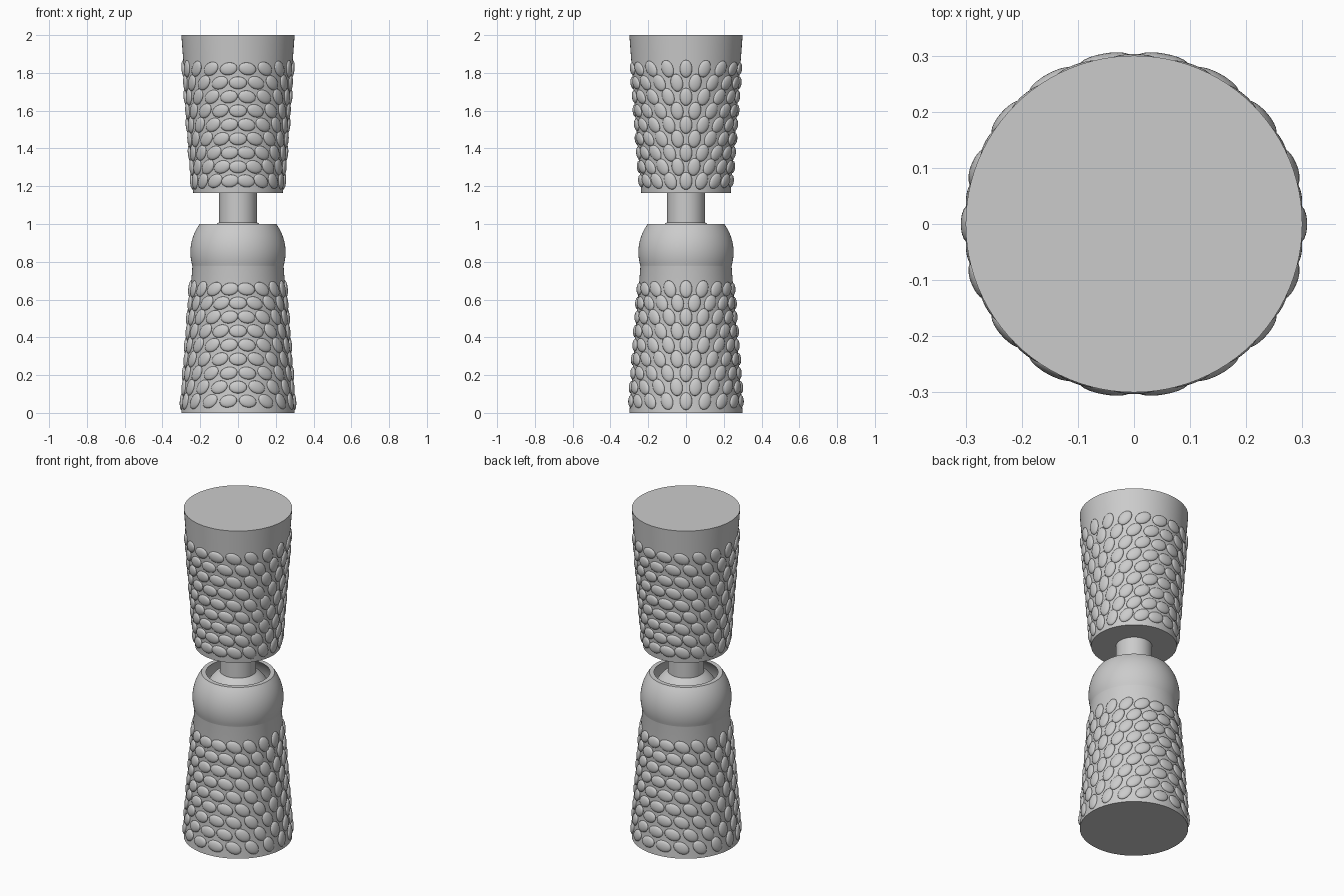
import bpy, bmesh
from math import pi, sin, cos, radians, atan2, asin, acos
from mathutils import Matrix

if "Cube" in bpy.data.objects:
    bpy.data.objects.remove(bpy.data.objects["Cube"])

SEG = 96
grey = bpy.data.materials.new("plain grey")
grey.diffuse_color = (0.6, 0.6, 0.6, 1)
grey.use_nodes = True
grey.node_tree.nodes["Principled BSDF"].inputs["Base Color"].default_value = grey.diffuse_color


def add_object(mesh, name):
    obj = bpy.data.objects.new(name, mesh)
    bpy.context.collection.objects.link(obj)
    mesh.materials.append(grey)
    return obj


def lathe(name, profile):
    """Revolve (radius, z) points around the z axis."""
    bm = bmesh.new()
    verts = [bm.verts.new((r, 0, z)) for r, z in profile]
    edges = [bm.edges.new(p) for p in zip(verts, verts[1:])]
    bmesh.ops.spin(bm, geom=verts + edges, cent=(0, 0, 0), axis=(0, 0, 1),
                   angle=2 * pi, steps=SEG, use_duplicate=False)
    bmesh.ops.remove_doubles(bm, verts=bm.verts, dist=1e-5)
    bmesh.ops.recalc_face_normals(bm, faces=bm.faces)
    mesh = bpy.data.meshes.new(name)
    bm.to_mesh(mesh)
    bm.free()
    obj = add_object(mesh, name)
    bpy.ops.object.select_all(action='DESELECT')
    obj.select_set(True)
    bpy.context.view_layer.objects.active = obj
    bpy.ops.object.shade_smooth_by_angle(angle=radians(30))


def arc(radius, zc, a0, a1, n):
    """Points on a sphere outline; angle measured up from the equator."""
    steps = [a0 + (a1 - a0) * i / n for i in range(n + 1)]
    return [(max(radius * cos(a), 0), zc + radius * sin(a)) for a in steps]


def pebble_template():
    """One flattened pebble, its thin axis along x."""
    bm = bmesh.new()
    bmesh.ops.create_uvsphere(bm, u_segments=18, v_segments=10, radius=1)
    shape = Matrix.Diagonal((0.013, 0.047, 0.033, 1)) @ Matrix.Rotation(pi / 2, 4, 'Y')
    bm.verts.index_update()
    coords = [shape @ v.co for v in bm.verts]
    faces = [[v.index for v in f.verts] for f in bm.faces]
    bm.free()
    return coords, faces


def bumps(name, z_first, radius_at, slope):
    """Staggered rows of pebbles whose long axis turns with azimuth."""
    coords, faces = pebble_template()
    all_coords, all_faces = [], []
    for row in range(9):
        z = z_first + row * 0.0742
        for k in range(18):
            a = 2 * pi * (k + 0.5 * (row % 2)) / 18
            place = (Matrix.Translation((radius_at(z) * cos(a), radius_at(z) * sin(a), z))
                     @ Matrix.Rotation(a, 4, 'Z')
                     @ Matrix.Rotation(slope, 4, 'Y')
                     @ Matrix.Rotation(-(a + pi / 2), 4, 'X'))
            base = len(all_coords)
            all_coords += [place @ c for c in coords]
            all_faces += [[base + i for i in f] for f in faces]
    mesh = bpy.data.meshes.new(name)
    mesh.from_pydata(all_coords, [], all_faces)
    mesh.polygons.foreach_set("use_smooth", [True] * len(all_faces))
    mesh.update()
    add_object(mesh, name)


# Shared dimensions
R_WIDE, R_NARROW, LENGTH = 0.30, 0.237, 0.835
TAPER = (R_WIDE - R_NARROW) / LENGTH
BALL_Z, RIM_Z = 0.85, 1.0
R_OUT, R_IN, R_BALL = 0.252, 0.232, 0.188

# Lower handle with the open round socket on top
z_join = 0.777
lower = [(0, 0), (R_WIDE, 0), (R_WIDE - TAPER * z_join, z_join)]
lower += arc(R_OUT, BALL_Z, asin((z_join - BALL_Z) / R_OUT) + 0.01,
             asin((RIM_Z - BALL_Z) / R_OUT), 14)
lower += arc(R_IN, BALL_Z, asin((RIM_Z - BALL_Z) / R_IN), -pi / 2, 24)
lathe("lower_handle_socket", lower)

# Ball and stem held in the socket
neck = acos(0.1 / R_BALL)
lathe("ball_and_stem", arc(R_BALL, BALL_Z, -pi / 2, neck, 28) + [(0.1, 1.18), (0, 1.18)])

# Upper handle, widening towards the top
lathe("upper_handle", [(0, 2 - LENGTH), (R_NARROW, 2 - LENGTH), (R_WIDE, 2), (0, 2)])

# Pebbled grips
bumps("lower_grip_bumps", 0.062, lambda z: R_WIDE - TAPER * z, -atan2(TAPER, 1))
bumps("upper_grip_bumps", 1.228, lambda z: R_WIDE - TAPER * (2 - z), atan2(TAPER, 1))
